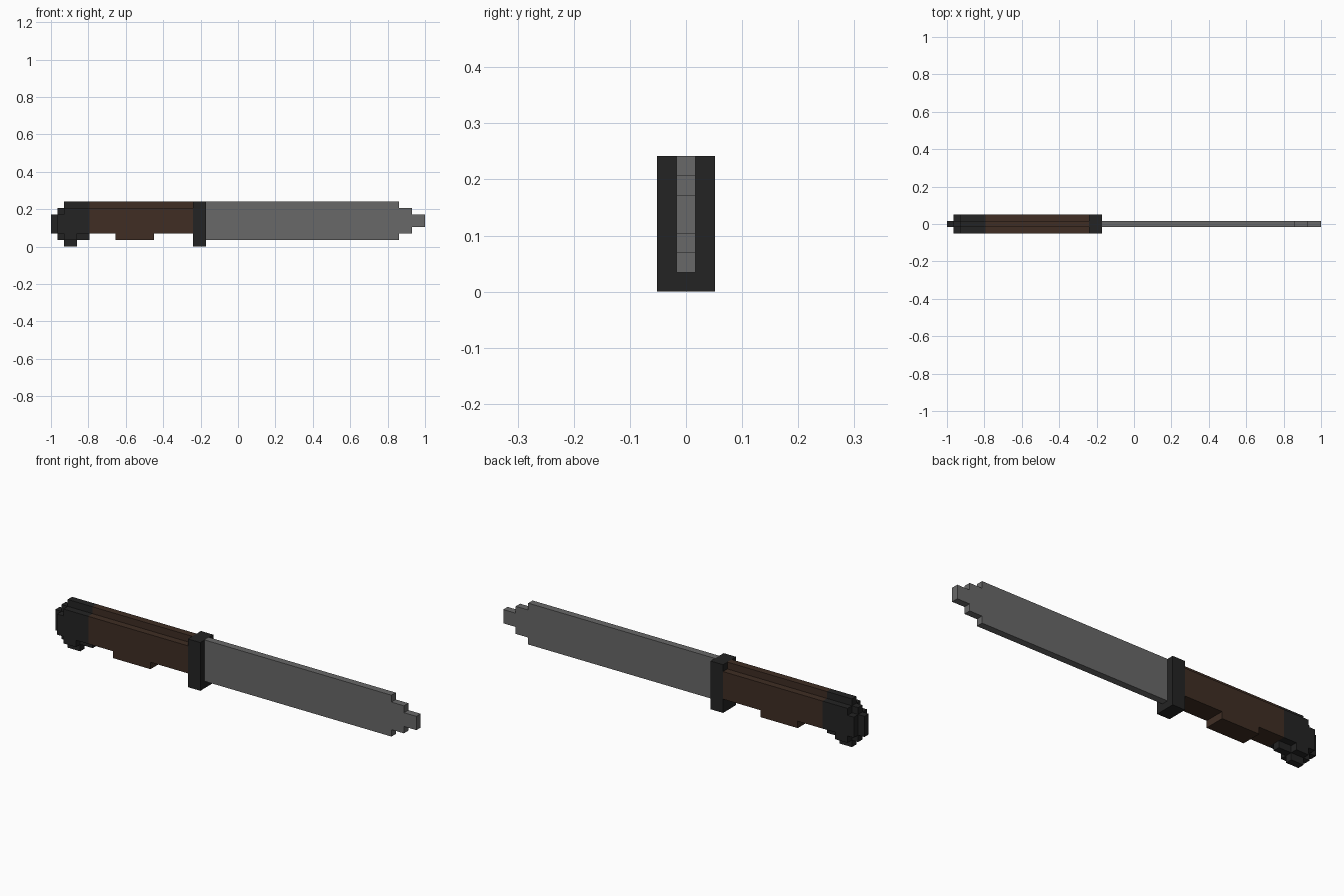
import bpy
import bmesh

if "Cube" in bpy.data.objects:
    bpy.data.objects.remove(bpy.data.objects["Cube"])

U = 2 / 58  # one block; the knife is 58 long, 7 tall, 3 wide


def material(name, color):
    m = bpy.data.materials.new(name)
    m.diffuse_color = (*color, 1)
    m.use_nodes = True
    m.node_tree.nodes["Principled BSDF"].inputs["Base Color"].default_value = m.diffuse_color
    return m


STEEL = material("blade_grey", (0.138, 0.138, 0.138))
BROWN = material("grip_brown", (0.050, 0.027, 0.0175))
BLACK = material("fitting_black", (0.0176, 0.0176, 0.0176))


def outline(columns):
    """Stepped side outline from (x0, x1, z0, z1) columns, left to right."""
    low, high = [], []
    for x0, x1, z0, z1 in columns:
        for edge, z in ((low, z0), (high, z1)):
            if edge and edge[-1][1] == z:
                edge.pop()              # merge level runs
            else:
                edge.append((x0, z))
            edge.append((x1, z))
    return low + high[::-1]


def slab(name, columns, y0, y1, mat, mirror=False):
    """Extrude a stepped outline in depth, optionally mirrored across y = 0."""
    bm = bmesh.new()
    verts = [bm.verts.new(((x - 29) * U, y0 * U, z * U)) for x, z in outline(columns)]
    face = bm.faces.new(verts)
    geom = bmesh.ops.extrude_face_region(bm, geom=[face])["geom"]
    moved = [g for g in geom if isinstance(g, bmesh.types.BMVert)]
    bmesh.ops.translate(bm, verts=moved, vec=(0, (y1 - y0) * U, 0))
    bmesh.ops.recalc_face_normals(bm, faces=bm.faces)
    mesh = bpy.data.meshes.new(name)
    bm.to_mesh(mesh)
    bm.free()
    mesh.materials.append(mat)
    obj = bpy.data.objects.new(name, mesh)
    bpy.context.collection.objects.link(obj)
    if mirror:
        mod = obj.modifiers.new("mirror", "MIRROR")
        mod.use_axis = (False, True, False)
        mod.use_mirror_merge = False
    return obj


# Blade with stepped tip
slab("blade", [(24, 54, 1, 7), (54, 56, 2, 6), (56, 58, 3, 5)], -0.5, 0.5, STEEL)

# Guard
slab("guard", [(22, 24, 0, 7)], -1.5, 1.5, BLACK)

# Grip: taller core between two cheeks, with a finger swell underneath
for name, top, y0, y1, mir in (("grip_core", 7, -0.5, 0.5, False),
                               ("grip_cheeks", 6, 0.5, 1.5, True)):
    slab(name, [(6, 10, 2, top), (10, 16, 1, top), (16, 22, 2, top)], y0, y1, BROWN, mir)

# Pommel: rounded core and cheeks
slab("pommel_core", [(0, 1, 2, 5), (1, 2, 1, 6), (2, 4, 0, 7), (4, 6, 1, 7)],
     -0.5, 0.5, BLACK)
slab("pommel_cheeks", [(1, 2, 2, 5), (2, 4, 1, 6), (4, 6, 2, 6)],
     0.5, 1.5, BLACK, True)
